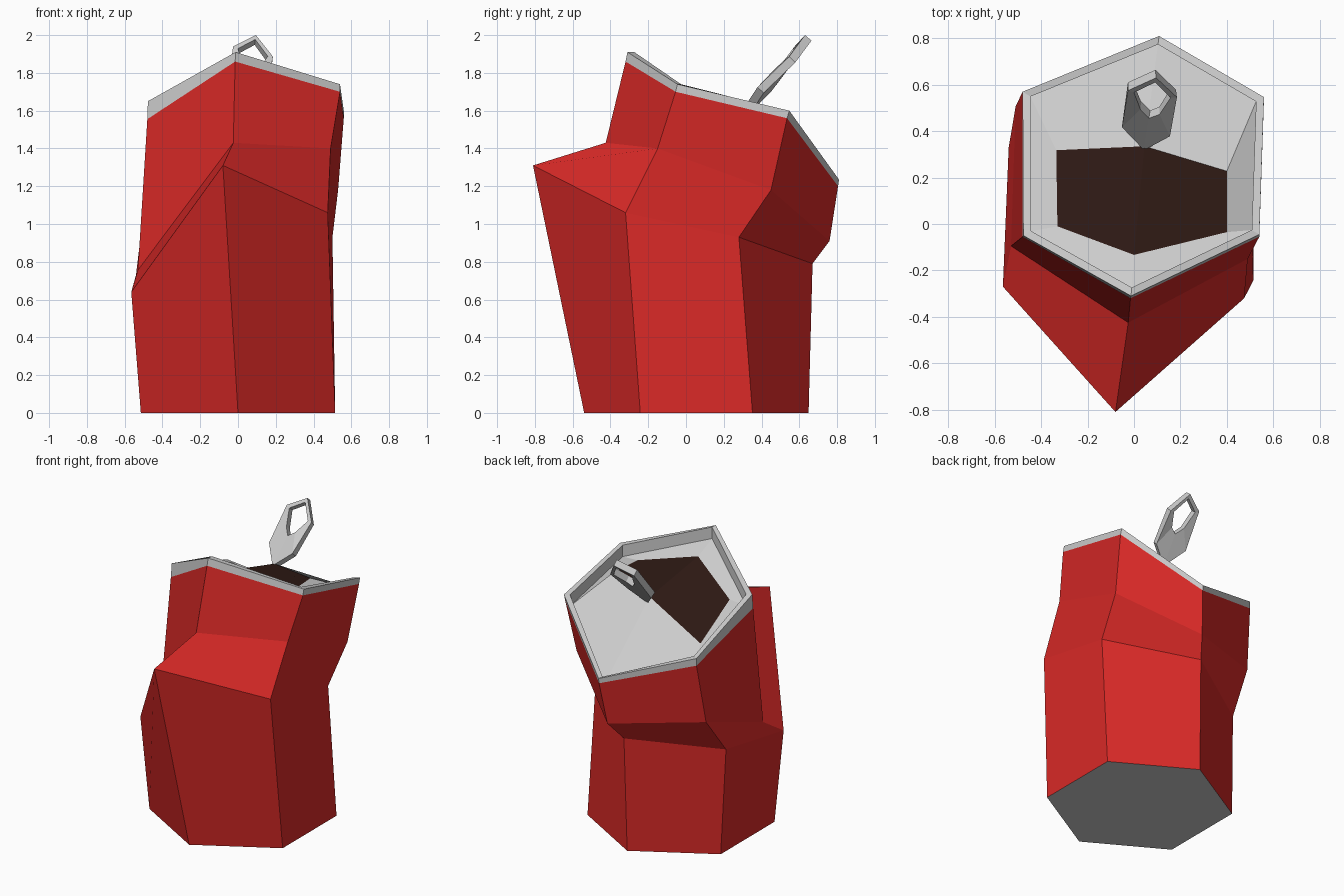
import bpy, math
from mathutils import Vector

if "Cube" in bpy.data.objects:
    bpy.data.objects.remove(bpy.data.objects["Cube"])


def material(name, rgb):
    m = bpy.data.materials.new(name)
    m.diffuse_color = (*rgb, 1)
    m.use_nodes = True
    m.node_tree.nodes["Principled BSDF"].inputs["Base Color"].default_value = m.diffuse_color
    return m


def mesh_object(name, verts, faces, mat=None):
    me = bpy.data.meshes.new(name)
    me.from_pydata([tuple(v) for v in verts], [], faces)
    me.update()
    ob = bpy.data.objects.new(name, me)
    bpy.context.collection.objects.link(ob)
    if mat:
        me.materials.append(mat)
    return ob


def loft(name, rings, mat=None):
    """Skin a stack of equal-length rings, each counter-clockwise from above."""
    n = len(rings[0])
    verts = [v for r in rings for v in r]
    faces = [(k * n + i, k * n + (i + 1) % n, (k + 1) * n + (i + 1) % n, (k + 1) * n + i)
             for k in range(len(rings) - 1) for i in range(n)]
    return mesh_object(name, verts, faces, mat)


red = material("red_paint", (0.69, 0.022, 0.02))
dark = material("dark_inside", (0.027, 0.010, 0.007))

# Ring order: front, front right, back right, back, back left, front left
base = [(0.594 * math.sin(i * math.pi / 3), 0.055 - 0.594 * math.cos(i * math.pi / 3), 0)
        for i in range(6)]
bulge = [(-0.08, -0.81, 1.31), (0.475, -0.32, 1.06), (0.50, 0.28, 0.93),
         (0.01, 0.67, 0.79), (-0.54, 0.33, 0.73), (-0.565, -0.27, 0.64)]
dent = [(-0.025, -0.425, 1.43), (0.49, -0.15, 1.40), (0.53, 0.45, 1.18),
        (0.075, 0.76, 0.91), (-0.51, 0.507, 0.98), (-0.53, -0.095, 0.756)]
neck = [(-0.015, -0.32, 1.86), (0.54, -0.055, 1.70), (0.56, 0.535, 1.56),
        (0.108, 0.805, 1.20), (-0.48, 0.57, 1.39), (-0.48, -0.055, 1.555)]
rim_top = [(-0.013, -0.31, 1.91), (0.54, -0.045, 1.74), (0.56, 0.547, 1.60),
           (0.108, 0.81, 1.235), (-0.48, 0.57, 1.44), (-0.477, -0.05, 1.65)]

# Crumpled six-sided can
loft("can_body", [base, bulge, dent, neck], red)
mesh_object("can_base", base, [(5, 4, 3, 2, 1, 0)])

# Rim: outer band, top lip and inner wall
mid = Vector((0.04, 0.25, 0))
rim_in = [(mid.x + (x - mid.x) * 0.935, mid.y + (y - mid.y) * 0.935, z)
          for x, y, z in rim_top]
lid_edge = [(x, y, z - 0.08) for x, y, z in rim_in]
loft("rim", [neck, rim_top, rim_in, lid_edge])

# Lid panel around the pouring hole
hole = [(0, -0.133, 1.757), (0.40, -0.035, 1.66), (0.40, 0.228, 1.675),
        (0.045, 0.335, 1.64), (-0.335, 0.318, 1.41), (-0.33, -0.01, 1.59)]
loft("lid", [lid_edge, hole])
mesh_object("hole_inside", hole, [(0, 1, 2, 3), (0, 3, 4, 5)], dark)

# Raised pull tab with a finger hole
tab = [Vector(v) for v in [(0.043, 0.318, 1.632), (0.155, 0.378, 1.724), (0.185, 0.546, 1.886),
                           (0.095, 0.63, 2.0), (-0.026, 0.575, 1.94), (-0.052, 0.417, 1.73)]]
centre = Vector((0.077, 0.54, 1.895))
weights = (0.62, 0.58, 0.25, 0.22, 0.25, 0.62)
finger_hole = [v.lerp(centre, w) for v, w in zip(tab, weights)]
pull_tab = loft("pull_tab", [tab, finger_hole])
solid = pull_tab.modifiers.new("thickness", 'SOLIDIFY')
solid.thickness = 0.045
solid.offset = -1
